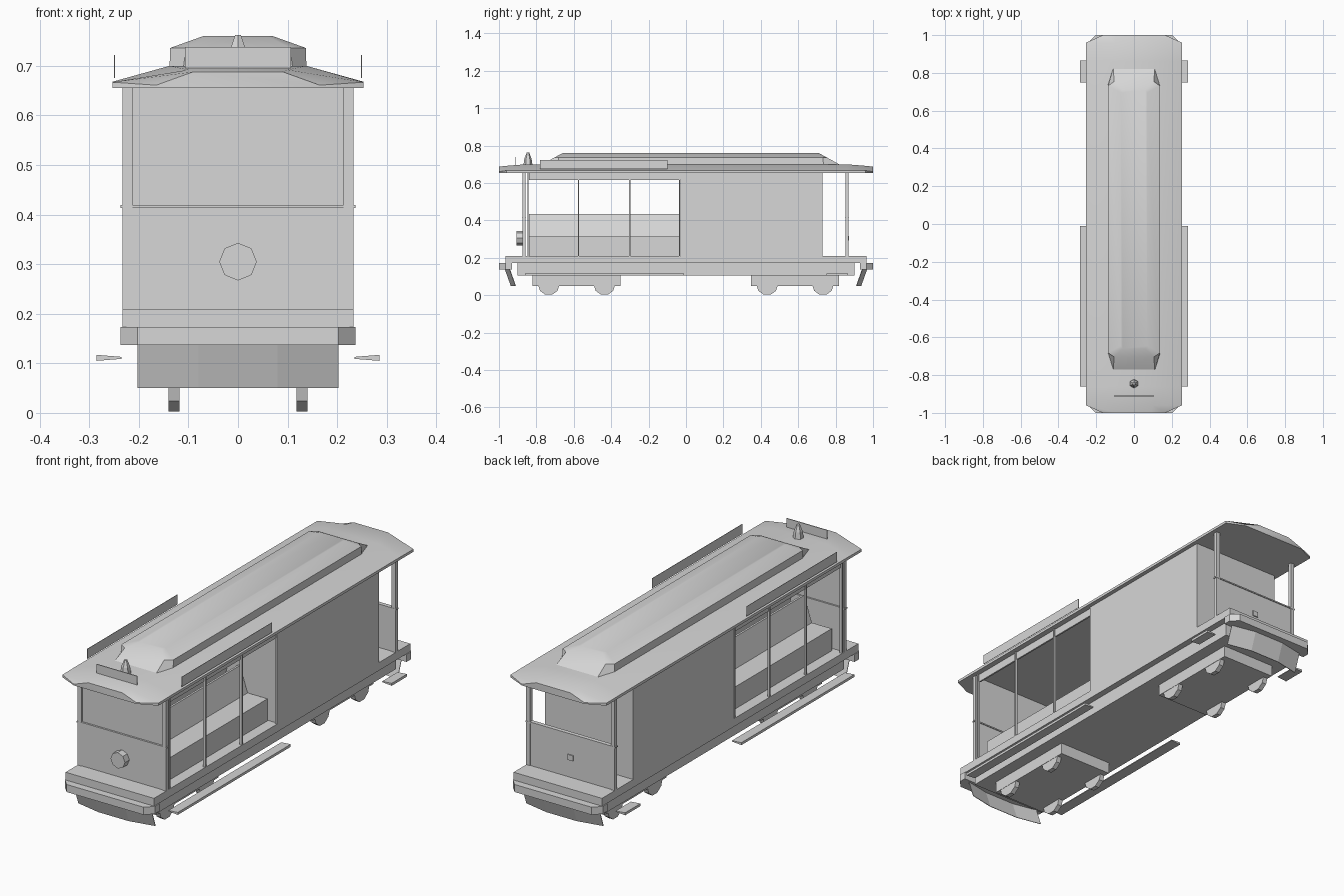
import bpy, bmesh, math

cube = bpy.data.objects.get("Cube")
if cube:
    bpy.data.objects.remove(cube)

grey = bpy.data.materials.new("plain grey")
grey.use_nodes = True
COLOUR = (0.68, 0.68, 0.68, 1)
grey.diffuse_color = COLOUR
grey.node_tree.nodes["Principled BSDF"].inputs["Base Color"].default_value = COLOUR


def finish(name, bm):
    bmesh.ops.recalc_face_normals(bm, faces=bm.faces)
    mesh = bpy.data.meshes.new(name)
    bm.to_mesh(mesh)
    bm.free()
    mesh.materials.append(grey)
    ob = bpy.data.objects.new(name, mesh)
    bpy.context.collection.objects.link(ob)
    return ob


def smooth(ob):
    bpy.ops.object.select_all(action="DESELECT")
    ob.select_set(True)
    bpy.context.view_layer.objects.active = ob
    bpy.ops.object.shade_smooth_by_angle(angle=math.radians(32))


def box(name, x, y, z):
    """Box from three (low, high) ranges."""
    bm = bmesh.new()
    bmesh.ops.create_cube(bm, size=1)
    for v in bm.verts:
        v.co = [r[0] if c < 0 else r[1] for c, r in zip(v.co, (x, y, z))]
    return finish(name, bm)


def pair(name, x, y, z):
    """The same box on both sides."""
    box(name + "_left", x, y, z)
    box(name + "_right", (-x[1], -x[0]), y, z)


def loft(name, rings):
    """Closed skin through rings of equal length, capped at both ends."""
    bm = bmesh.new()
    loops = [[bm.verts.new(p) for p in ring] for ring in rings]
    for a, b in zip(loops, loops[1:]):
        for i in range(len(a)):
            j = (i + 1) % len(a)
            bm.faces.new((a[i], a[j], b[j], b[i]))
    bm.faces.new(loops[0])
    bm.faces.new(loops[-1])
    return finish(name, bm)


def plan(z, end_w, side_w, front, rear, cut):
    """Rectangle with cut corners, seen from above."""
    half = [(end_w, front), (side_w, front + cut),
            (side_w, rear - cut), (end_w, rear)]
    return [(x, y, z) for x, y in half] + [(-x, y, z) for x, y in reversed(half)]


def side_profile(name, points, y0, y1):
    """Profile in x and z drawn out along y, on both sides."""
    for side, s in (("left", 1), ("right", -1)):
        loft(f"{name}_{side}", [[(s * x, y, z) for x, z in points] for y in (y0, y1)])


def disc(name, r, depth, loc, axis, sides=8, r2=None):
    bm = bmesh.new()
    bmesh.ops.create_cone(bm, cap_ends=True, segments=sides, radius1=r,
                          radius2=r if r2 is None else r2, depth=depth)
    ob = finish(name, bm)
    ob.location = loc
    turn = math.pi / 2
    ob.rotation_euler = {"x": (0, turn, 0), "y": (turn, 0, 0), "z": (0, 0, 0)}[axis]


W = 0.233                     # half width of the body
FLOOR, EAVE = 0.21, 0.655

# Platform, bumpers and underframe
box("floor", (-W, W), (-0.965, 0.965), (0.172, FLOOR))
box("underframe", (-0.202, 0.202), (-0.9, 0.9), (0.105, 0.173))
for end, s in (("front", -1), ("rear", 1)):
    outer = [(0.203, 1), (0.237, 0.965), (0.237, 0.93)]
    outline = outer + [(-x, y) for x, y in reversed(outer)]
    loft(end + "_bumper", [[(x, s * y, z) for x, y in outline] for z in (0.137, 0.173)])
    # Slanted skirt with swept-back corners
    bars = []
    for x, back in ((-0.203, 0.025), (-0.08, 0), (0.08, 0), (0.203, 0.025)):
        top, low = 0.968 - back, 0.937 - back
        bars.append([(x, s * top, 0.137), (x, s * low, 0.05),
                     (x, s * (low - 0.003), 0.05), (x, s * (top - 0.003), 0.137)])
    loft(end + "_skirt", bars)

# Trucks, with the wheels showing below
for end, y in (("front", -0.585), ("rear", 0.583)):
    box(end + "_truck", (-0.142, 0.142), (y - 0.235, y + 0.235), (0.05, 0.107))
    for side, x in (("left", 0.129), ("right", -0.129)):
        for n, dy in ((1, -0.149), (2, 0.149)):
            disc(f"{end}_{side}_wheel_{n}", 0.058, 0.023, (x, y + dy, 0.058), "x", 10)

# Running boards
wedge = [(0.235, 0.109), (0.285, 0.105), (0.285, 0.117), (0.235, 0.113)]
side_profile("long_step", wedge, -0.86, -0.01)
side_profile("rear_step", wedge, 0.75, 0.865)

# Closed cabin
box("cabin", (-W, W), (-0.03, 0.73), (FLOOR, EAVE))

# Open section: side posts, header boards and outward-facing benches
for n, y in enumerate((-0.845, -0.575, -0.3, -0.035)):
    pair(f"side_post_{n}", (W - 0.012, W), (y - 0.0035, y + 0.0035), (FLOOR, EAVE))
pair("header", (0.218, 0.226), (-0.84, -0.03), (0.617, EAVE))
side_profile("bench", [(0.18, FLOOR), (0.18, 0.315), (0.075, 0.315), (0.035, 0.435),
                       (0.025, 0.435), (0.06, 0.305), (0.17, 0.305), (0.17, FLOOR)],
             -0.84, -0.035)

# End panels, corner posts and rails
for end, y0, y1 in (("front", -0.872, -0.86), ("rear", 0.855, 0.867)):
    box(end + "_panel", (-W, W), (y0, y1), (FLOOR, 0.414))
    pair(end + "_corner_post", (0.213, W), (y0 - 0.003, y1 + 0.003), (FLOOR, EAVE))
    box(end + "_rail", (-0.237, 0.237), (y0 - 0.004, y1 + 0.004), (0.413, 0.419))
box("front_window", (-0.213, 0.213), (-0.867, -0.864), (0.418, EAVE))

# Lamps
disc("headlamp", 0.038, 0.034, (0, -0.888, 0.305), "y")
box("tail_lamp", (-0.014, 0.014), (0.867, 0.872), (0.292, 0.318))


def roof_section(y, edge, low, high, shoulder, crest):
    half = [(edge, low), (edge, high), (shoulder, crest)]
    return [(x, y, z) for x, z in half] + [(-x, y, z) for x, z in reversed(half)]


# Main roof, arched and cut back at both ends
end_cut = (0.165, 0.655, 0.661, 0.09, 0.688)
corner = (0.253, 0.655, 0.667, 0.1, 0.692)
main = (0.253, 0.655, 0.668, 0.138, 0.7)
smooth(loft("roof", [roof_section(y, *shape) for y, shape in
                     ((-1, end_cut), (-0.96, corner), (-0.86, main),
                      (0.86, main), (0.96, corner), (1, end_cut))]))

# Raised centre roof with evenly sloping ends
smooth(loft("raised_roof", [plan(0.697, 0.11, 0.138, -0.775, 0.825, 0.09),
                            plan(0.736, 0.105, 0.137, -0.704, 0.754, 0.022),
                            plan(0.76, 0.06, 0.07, -0.66, 0.71, 0.015)]))

# Roof boards and bell
pair("side_board", (0.248, 0.25), (-0.78, -0.1), (0.675, 0.722))
box("front_board", (-0.107, 0.107), (-0.912, -0.908), (0.696, 0.738))
disc("bell_skirt", 0.024, 0.033, (0, -0.845, 0.7145), "z", 6, 0.019)
disc("bell_top", 0.019, 0.031, (0, -0.845, 0.7465), "z", 6, 0.007)
